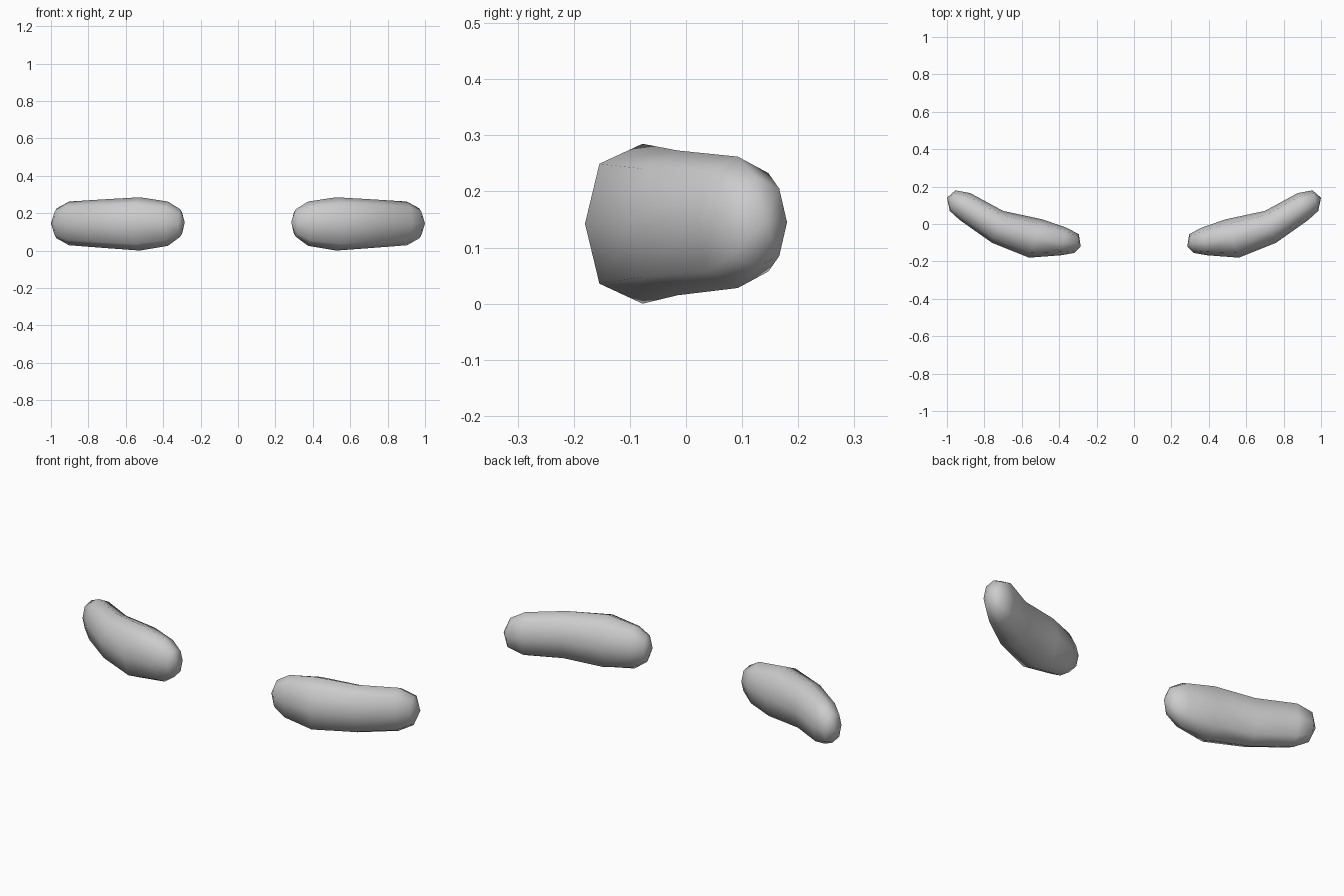
import bpy, bmesh, math

cube = bpy.data.objects.get("Cube")
if cube:
    bpy.data.objects.remove(cube)

grey = bpy.data.materials.new("soft_grey")
grey.use_nodes = True
colour = (0.6, 0.6, 0.6, 1)
grey.diffuse_color = colour
grey.node_tree.nodes["Principled BSDF"].inputs["Base Color"].default_value = colour

# Sections from inner to outer end: front x, y, back x, y, bottom z, top z
SECTIONS = [
    (0.32, -0.155, 0.295, -0.055, 0.075, 0.22),
    (0.39, -0.167, 0.36, -0.02, 0.025, 0.262),
    (0.56, -0.18, 0.49, 0.025, 0.0, 0.285),
    (0.76, -0.10, 0.70, 0.07, 0.015, 0.273),
    (0.93, 0.02, 0.875, 0.165, 0.028, 0.262),
    (0.985, 0.07, 0.955, 0.18, 0.065, 0.225),
]
INNER_TIP = (0.285, -0.12, 0.15)
OUTER_TIP = (1.0, 0.14, 0.145)
SIDES = 8


def ring_points(fx, fy, bx, by, low, high):
    """Rounded eight-sided section spanning the front and back points."""
    for i in range(SIDES):
        angle = math.tau * i / SIDES
        fill = 1.06 if i % 2 else 1.0
        u = (1 + fill * math.cos(angle)) / 2
        w = (1 + fill * math.sin(angle)) / 2
        yield (bx + (fx - bx) * u, by + (fy - by) * u, low + (high - low) * w)


def make_brow(name, side):
    bm = bmesh.new()
    rings = [[bm.verts.new((side * x, y, z)) for x, y, z in ring_points(*s)]
             for s in SECTIONS]
    # Curved body
    for a, b in zip(rings, rings[1:]):
        for i in range(SIDES):
            j = (i + 1) % SIDES
            bm.faces.new((a[i], a[j], b[j], b[i]))
    # Rounded ends
    for ring, (x, y, z) in ((rings[0], INNER_TIP), (rings[-1], OUTER_TIP)):
        tip = bm.verts.new((side * x, y, z))
        for i in range(SIDES):
            bm.faces.new((ring[i], ring[(i + 1) % SIDES], tip))
    bmesh.ops.recalc_face_normals(bm, faces=bm.faces)
    for face in bm.faces:
        face.smooth = True
    mesh = bpy.data.meshes.new(name)
    bm.to_mesh(mesh)
    bm.free()
    mesh.materials.append(grey)
    bpy.context.collection.objects.link(bpy.data.objects.new(name, mesh))


make_brow("left_eyebrow", 1)
make_brow("right_eyebrow", -1)
